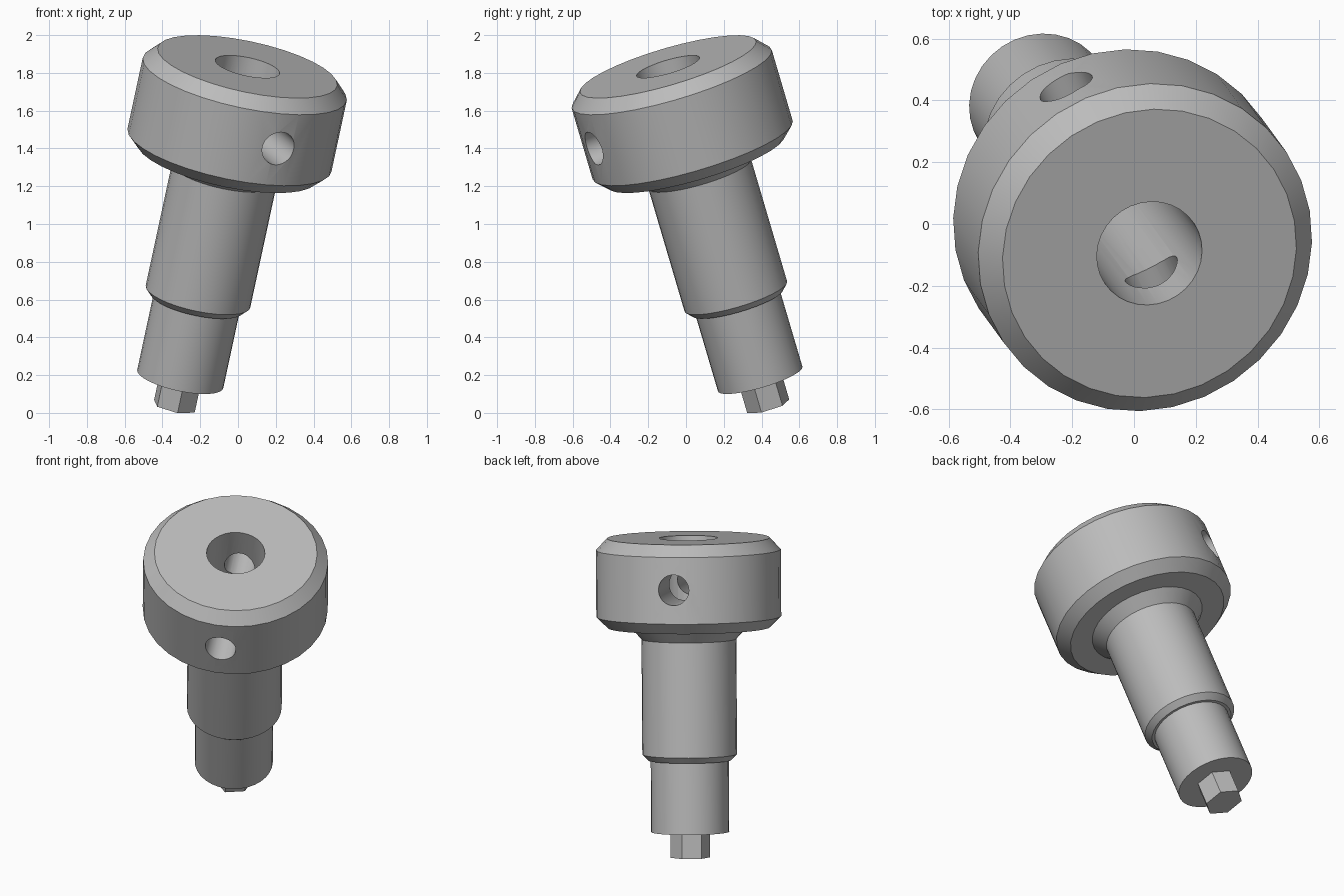
import bpy, bmesh, math
from mathutils import Vector, Matrix

cube = bpy.data.objects.get("Cube")
if cube:
    bpy.data.objects.remove(cube, do_unlink=True)

SEGMENTS = 32
AXIS = Vector((0.202, -0.277, 0.939)).normalized()
TOP = Vector((0.05, -0.095, 1.833))
TILT = Matrix.Translation(TOP) @ Vector((0, 0, 1)).rotation_difference(AXIS).to_matrix().to_4x4()

steel = bpy.data.materials.new("grey steel")
steel.use_nodes = True
GREY = (0.5, 0.5, 0.5, 1)
steel.diffuse_color = GREY
steel.node_tree.nodes["Principled BSDF"].inputs["Base Color"].default_value = GREY


def add_object(name, bm):
    bmesh.ops.recalc_face_normals(bm, faces=bm.faces)
    mesh = bpy.data.meshes.new(name)
    bm.to_mesh(mesh)
    bm.free()
    mesh.materials.append(steel)
    obj = bpy.data.objects.new(name, mesh)
    bpy.context.collection.objects.link(obj)
    return obj


def lathe(name, profile):
    """Spin (radius, depth below the top face) points about the local z axis."""
    bm = bmesh.new()
    verts = [bm.verts.new((r, 0, -s)) for r, s in profile]
    edges = [bm.edges.new(pair) for pair in zip(verts, verts[1:])]
    bmesh.ops.spin(bm, geom=verts + edges, cent=(0, 0, 0), axis=(0, 0, 1),
                   angle=math.tau, steps=SEGMENTS, use_duplicate=False)
    bmesh.ops.remove_doubles(bm, verts=bm.verts, dist=1e-4)
    return add_object(name, bm)


def cylinder(name, radius, length, sides, matrix):
    bm = bmesh.new()
    bmesh.ops.create_cone(bm, cap_ends=True, segments=sides, radius1=radius,
                          radius2=radius, depth=length, matrix=matrix)
    return add_object(name, bm)


# Turned body: bore, chamfered head, flared neck, shaft and stepped lower shaft
body = lathe("turned_body", [
    (0, 1.1), (0.174, 1.1), (0.174, 0),
    (0.486, 0), (0.552, 0.07), (0.552, 0.47), (0.486, 0.535),
    (0.348, 0.535), (0.283, 0.605),
    (0.283, 1.295), (0.25, 1.33), (0.233, 1.33),
    (0.233, 1.76), (0, 1.76)])
body.matrix_world = TILT

# Cross hole drilled right through the head
HEAD_MIDDLE = TOP - AXIS * 0.265
hole_turn = Vector((0.218, -0.468, -0.184)).to_track_quat("Z", "Y").to_matrix().to_4x4()
cutter = cylinder("cross_hole_cutter", 0.092, 1.4, 32, Matrix.Translation(HEAD_MIDDLE) @ hole_turn)
cutter.hide_render = True
cutter.hide_set(True)

drill = body.modifiers.new("cross hole", "BOOLEAN")
drill.operation = "DIFFERENCE"
drill.solver = "EXACT"
drill.object = cutter
bpy.context.view_layer.objects.active = body
body.select_set(True)
bpy.ops.object.modifier_apply(modifier=drill.name)
bpy.data.objects.remove(cutter, do_unlink=True)
bpy.ops.object.shade_smooth_by_angle(angle=math.radians(25))

# Hexagonal drive tip
tip = cylinder("hex_tip", 0.118, 0.164, 6,
               Matrix.Translation((0, 0, -1.832)) @ Matrix.Rotation(math.radians(10), 4, "Z"))
tip.matrix_world = TILT
